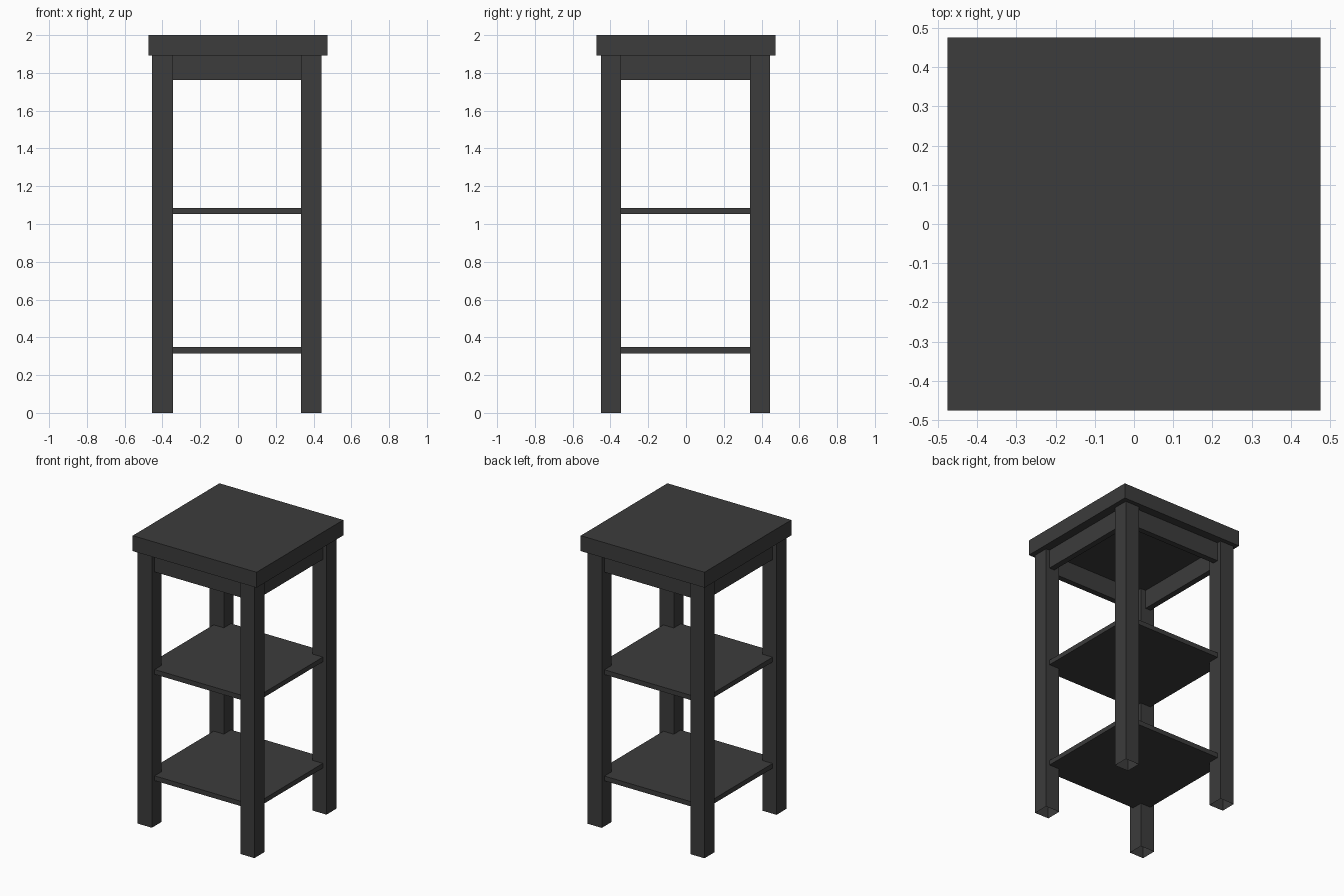
import bpy, bmesh
from mathutils import Vector

if "Cube" in bpy.data.objects:
    bpy.data.objects.remove(bpy.data.objects["Cube"])

finish = bpy.data.materials.new("black_brown")
finish.diffuse_color = (0.045, 0.045, 0.045, 1)
finish.use_nodes = True
finish.node_tree.nodes["Principled BSDF"].inputs["Base Color"].default_value = finish.diffuse_color


def box(name, lo, hi, open_bottom=False):
    """Axis-aligned box between two corners."""
    lo, hi = Vector(lo), Vector(hi)
    bm = bmesh.new()
    bmesh.ops.create_cube(bm, size=1)
    bmesh.ops.scale(bm, vec=hi - lo, verts=bm.verts)
    bmesh.ops.translate(bm, vec=(lo + hi) / 2, verts=bm.verts)
    if open_bottom:
        bm.normal_update()
        down = [f for f in bm.faces if f.normal.z < -0.9]
        bmesh.ops.delete(bm, geom=down, context='FACES_ONLY')
    mesh = bpy.data.meshes.new(name)
    bm.to_mesh(mesh)
    bm.free()
    mesh.materials.append(finish)
    obj = bpy.data.objects.new(name, mesh)
    bpy.context.collection.objects.link(obj)
    return obj


TOP_Z = 1.893
SIDES_X = {"left": (-0.454, -0.345), "right": (0.334, 0.442)}
SIDES_Y = {"front": (-0.451, -0.343), "back": (0.338, 0.446)}
X0, X1 = SIDES_X["left"][1], SIDES_X["right"][0]
Y0, Y1 = SIDES_Y["front"][1], SIDES_Y["back"][0]

# Thick square top
box("table_top", (-0.475, -0.475, TOP_Z), (0.475, 0.475, 2.0))

# Four square legs, hollow at the foot
for yn, (ya, yb) in SIDES_Y.items():
    for xn, (xa, xb) in SIDES_X.items():
        box(f"{yn}_{xn}_leg", (xa, ya, 0), (xb, yb, TOP_Z), open_bottom=True)

# Apron rails between the legs, set slightly back from the leg faces
RAIL_Z, RAIL_T = 1.762, 0.04
SX0, SX1, SY0, SY1 = -0.424, 0.414, -0.42, 0.416
box("front_apron", (X0, SY0, RAIL_Z), (X1, SY0 + RAIL_T, TOP_Z))
box("back_apron", (X0, SY1 - RAIL_T, RAIL_Z), (X1, SY1, TOP_Z))
box("left_apron", (SX0, Y0, RAIL_Z), (SX0 + RAIL_T, Y1, TOP_Z))
box("right_apron", (SX1 - RAIL_T, Y0, RAIL_Z), (SX1, Y1, TOP_Z))

# Two thin shelves let into the legs
for name, z in (("lower_shelf", 0.315), ("upper_shelf", 1.052)):
    box(name, (SX0, SY0, z), (SX1, SY1, z + 0.033))
